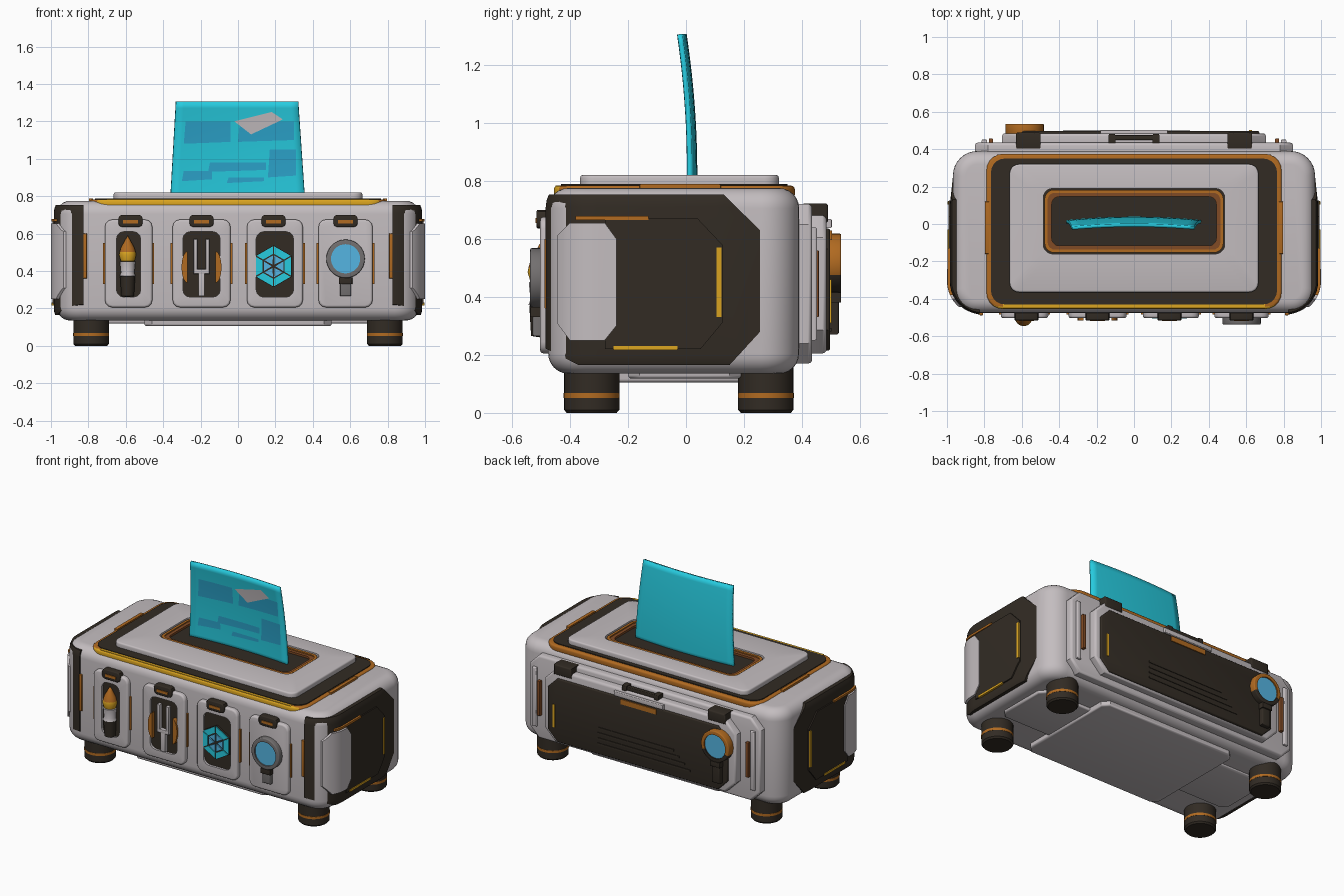
import bpy, bmesh, math
from math import sin, cos, pi, tau

if "Cube" in bpy.data.objects:
    bpy.data.objects.remove(bpy.data.objects["Cube"])

COLORS = {"light_grey": (.55, .51, .525), "dark_brown": (.032, .0245, .0175), "orange": (.44, .145, .015),
          "rust": (.22, .07, .018), "yellow": (.72, .38, .015), "cyan": (.02, .60, .74),
          "patch_blue": (.025, .37, .60), "lens_blue": (.09, .46, .76), "mid_grey": (.17, .16, .16)}
MATS = {}
for k, c in COLORS.items():
    MATS[k] = bpy.data.materials.new(k)
    MATS[k].diffuse_color = (*c, 1)
LIGHT, DARK, ORANGE, YELLOW, CYAN, RUST = "light_grey", "dark_brown", "orange", "yellow", "cyan", "rust"

def finish(bm, name, mat, mirror=False):
    bmesh.ops.recalc_face_normals(bm, faces=bm.faces[:])
    me = bpy.data.meshes.new(name)
    bm.to_mesh(me)
    bm.free()
    me.materials.append(MATS[mat])
    ob = bpy.data.objects.new(name, me)
    bpy.context.collection.objects.link(ob)
    if mirror:
        ob.modifiers.new("mirror", 'MIRROR')
    return ob

def recolour(ob, mat, rule):
    ob.data.materials.append(MATS[mat])
    for f in ob.data.polygons:
        f.material_index = int(rule(f.center))

def arc(u, v, r, a0, a1, n):
    return [(u + r * cos(a0 + (a1 - a0) * i / n), v + r * sin(a0 + (a1 - a0) * i / n)) for i in range(n + 1)]

def rrect(u0, u1, v0, v1, r, n=5):
    """Rounded rectangle; n = 1 gives chamfered corners."""
    cs = [(u1 - r, v1 - r), (u0 + r, v1 - r), (u0 + r, v0 + r), (u1 - r, v0 + r)]
    return [p for q, c in enumerate(cs) for p in arc(*c, r, pi / 2 * q, pi / 2 * (q + 1), n)]

def circle(u, v, r, n=32, start=0):
    return arc(u, v, r, start, start + tau, n)[:-1]

def inset(pts, d):
    """Mitred inward offset of a counter-clockwise outline."""
    out = []
    for i, p in enumerate(pts):
        a, b = pts[i - 1], pts[(i + 1) % len(pts)]
        l1, l2 = math.dist(a, p), math.dist(p, b)
        n1, n2 = ((a[1] - p[1]) / l1, (p[0] - a[0]) / l1), ((p[1] - b[1]) / l2, (b[0] - p[0]) / l2)
        k = d / (1 + n1[0] * n2[0] + n1[1] * n2[1])
        out.append((p[0] + k * (n1[0] + n2[0]), p[1] + k * (n1[1] + n2[1])))
    return out

def prism(name, pts, axis, a, b, mat, bev=0, hole=None, mirror=False, planes=()):
    """Extrude a profile along Y or Z, with rounded rims, optional hole and cutting planes."""
    bm = bmesh.new()
    n, d, seg = len(pts), (1 if b > a else -1), (6 if bev > .03 else 3)
    def loop(ps, w):
        return [bm.verts.new((u, w, v) if axis == 'Y' else (u, v, w)) for u, v in ps]
    def bridge(P, Q):
        for i in range(n):
            bm.faces.new((P[i], P[(i + 1) % n], Q[(i + 1) % n], Q[i]))
    rim = [(bev * (1 - sin(t)), bev * (1 - cos(t))) for t in [pi / 2 * i / seg for i in range(seg + 1)]] if bev else [(0, 0)]
    loops = [loop(inset(pts, i) if bev else pts, a + d * h) for i, h in rim]
    loops += [loop(inset(pts, i) if bev else pts, b - d * h) for i, h in reversed(rim)]
    for P, Q in zip(loops, loops[1:]):
        bridge(P, Q)
    if hole:
        C, D = loop(hole, a), loop(hole, b)
        bridge(C, D), bridge(loops[0], C), bridge(loops[-1], D)
    else:
        bm.faces.new(loops[0]), bm.faces.new(loops[-1])
    for co, no in planes:
        bmesh.ops.bisect_plane(bm, geom=bm.verts[:] + bm.edges[:] + bm.faces[:], plane_co=co, plane_no=no, clear_outer=True)
        bmesh.ops.holes_fill(bm, edges=[e for e in bm.edges if e.is_boundary])
    return finish(bm, name, mat, mirror)

def box(name, x0, x1, y0, y1, z0, z1, mat, bev=0, mirror=False):
    return prism(name, [(x0, z0), (x1, z0), (x1, z1), (x0, z1)], 'Y', y0, y1, mat, bev, mirror=mirror)

def lathe(name, prof, cx, cy, mat, mirror=False, n=32):
    bm = bmesh.new()
    vs = [bm.verts.new((cx + r, cy, z)) for r, z in prof]
    es = [bm.edges.new(p) for p in zip(vs, vs[1:])]
    bmesh.ops.spin(bm, geom=vs + es, cent=(cx, cy, 0), axis=(0, 0, 1), angle=tau, steps=n)
    bmesh.ops.remove_doubles(bm, verts=bm.verts[:], dist=1e-5)
    return finish(bm, name, mat, mirror)

# main casing, underside plates and feet
prism("casing", rrect(-.968, .968, -.475, .39, .13, 8), 'Z', .135, .775, LIGHT, .07)
prism("bottom_plate", rrect(-.5, .5, -.4, .33, .04, 1), 'Z', .105, .2, LIGHT, .012)
prism("bottom_cross_plate", rrect(-.87, .87, -.2, .19, .04, 1), 'Z', .118, .2, LIGHT, .012)
for tag, y in (("front", -.325), ("back", .275)):
    lathe(tag + "_feet", [(0, 0), (.086, 0), (.095, .01), (.095, .17), (0, .17)], .785, y, DARK, True)
    lathe(tag + "_feet_stripe", [(.09, .052), (.0965, .052), (.0965, .068), (.09, .068)], .785, y, ORANGE, True)

# top band, lid plate and slot
trim = prism("top_trim", rrect(-.79, .79, -.455, .375, .09), 'Z', .74, .783, ORANGE, .012)
recolour(trim, YELLOW, lambda c: c.y < -.44)
box("top_trim_front", -.70, .70, -.449, -.428, .75, .7845, YELLOW)
prism("top_band", rrect(-.765, .765, -.43, .35, .075), 'Z', .74, .788, DARK)
prism("lid_plate", rrect(-.665, .665, -.365, .32, .05), 'Z', .77, .82, LIGHT, .01, rrect(-.485, .485, -.16, .19, .05))
prism("slot_floor", rrect(-.487, .487, -.162, .192, .05), 'Z', .76, .795, DARK)
prism("slot_trim", rrect(-.478, .478, -.153, .183, .05), 'Z', .77, .815, ORANGE, 0, rrect(-.462, .462, -.137, .167, .04))
prism("slot_lining", rrect(-.462, .462, -.137, .167, .04), 'Z', .77, .808, RUST, 0, rrect(-.44, .44, -.116, .146, .04))
box("top_trim_clips", .775, .797, -.16, .12, .74, .788, ORANGE, .004, True)

# curved sheet with printed patches, coming out of the slot
def sheet_patch(name, corners, dy, mat, n=10):
    bm = bmesh.new()
    rows = []
    for t in [j / n for j in range(n + 1)]:
        rows.append([])
        for s in [i / n for i in range(n + 1)]:
            w = ((1 - s) * (1 - t), s * (1 - t), s * t, (1 - s) * t)
            x, z = (sum(k * c[q] for k, c in zip(w, corners)) for q in (0, 1))
            y = .012 + .018 * (1 - (x / .36) ** 2) - .036 * max(0, (z - .82) / .48) ** 2
            rows[-1].append(bm.verts.new((x, y + dy, z)))
    for P, Q in zip(rows, rows[1:]):
        for i in range(n):
            bm.faces.new((P[i], P[i + 1], Q[i + 1], Q[i]))
    return finish(bm, name, mat)

sheet = sheet_patch("sheet", [(-.362, .78), (.358, .78), (.322, 1.305), (-.332, 1.305)], 0, CYAN, 16)
m = sheet.modifiers.new("thickness", 'SOLIDIFY')
m.thickness, m.offset = .018, 0
for i, (x0, x1, z0, z1) in enumerate([(-.29, -.04, 1.08, 1.2), (0, .3, 1.09, 1.2), (-.16, .15, .93, .98),
                                      (-.3, -.14, .88, .935), (-.06, .14, .87, .9), (.16, .31, .9, 1.05)]):
    sheet_patch(f"sheet_mark_{i}", [(x0, z0), (x1, z0 + .01), (x1, z1), (x0 + .01, z1)], -.012, "patch_blue")
sheet_patch("sheet_grey_mark", [(.07, 1.13), (.24, 1.21), (.18, 1.25), (-.02, 1.2)], -.015, LIGHT)

# side panels, plates, inserts and trims wrapping round the front corners
def side_panel(name, x, y, z0, z1, rim, x_in, clip, mat):
    plan = arc(x - .18, y + .18, .18, -pi / 2, 0, 10) + [(x, .1), (x - .022, .3), (.70, .3), (.70, y)]
    planes = [((x_in, 0, 0), (-1, 0, 0))]
    for (ya, za), (yb, zb) in zip(clip, clip[1:] + clip[:1]):
        planes.append(((0, ya, za), (0, zb - za, ya - yb)))
    prism(name, plan, 'Z', z0, z1, mat, rim, mirror=True, planes=planes)

side_panel("side_panels", .985, -.485, .11, .80, .09, .825, [(-.37, .165), (.15, .165), (.265, .29), (.265, .62),
           (.13, .752), (-.5, .752), (-.5, .23)], DARK)
side_panel("side_plates", .993, -.487, .115, .795, .07, .85, [(-.28, .22), (.05, .22), (.125, .31), (.125, .58),
           (.04, .67), (-.28, .67)], DARK)
side_panel("side_inserts", 1.0, -.486, .2, .70, .03, .85, [(-.4, .25), (-.28, .25), (-.24, .3), (-.24, .6),
           (-.28, .655), (-.4, .655), (-.445, .61), (-.445, .31)], LIGHT)
for tag, (y0, y1, z0, z1), mat in (("back", (.105, .122, .33, .57), YELLOW), ("top", (-.38, -.13, .664, .678), ORANGE),
                                   ("bottom", (-.25, -.03, .216, .23), YELLOW)):
    side_panel("side_trim_" + tag, .998, -.491, .11, .80, .07, .87, [(y0, z0), (y1, z0), (y1, z1), (y0, z1)], mat)
box("front_trim_bars", .808, .826, -.488, -.45, .36, .6, ORANGE, .003, True)

# four front pockets with latches
for i, (x, hw, lx, iw) in enumerate([(-.585, .127, -.575, .065), (-.195, .155, -.195, .1),
                                     (.197, .15, .19, .1), (.575, .145, .575, 0)]):
    hole = rrect(x - iw, x + iw, .26, .61, .04, 3) if iw else None
    prism(f"pocket_{i}", rrect(x - hw, x + hw, .205, .675, .04, 3), 'Y', -.503, -.44, LIGHT, .012, hole)
    if iw:
        prism(f"pocket_floor_{i}", rrect(x - iw - .005, x + iw + .005, .255, .615, .04, 3), 'Y', -.488, -.45, DARK)
    for s in (-1, 1):
        e = x + s * (hw + .004)
        box(f"pocket_trim_{i}_{s}", e - .006, e + .006, -.485, -.46, .33, .55, ORANGE)
    prism(f"latch_{i}", rrect(lx - .065, lx + .065, .635, .70, .02, 2), 'Y', -.515, -.45, DARK, .006)
    box(f"latch_stripe_{i}", lx - .04, lx + .04, -.519, -.5, .655, .672, ORANGE)

# brush
for part, prof, mat in (("handle", [(0, .26), (.034, .265), (.04, .37), (0, .37)], DARK),
                        ("ferrule", [(0, .37), (.043, .372), (.036, .39), (.042, .45), (0, .455)], LIGHT),
                        ("bristles", [(0, .45), (.036, .452), (.046, .485), (.043, .5), (0, .505)], YELLOW),
                        ("tip", [(0, .495), (.043, .5), (.036, .525), (.014, .565), (0, .59)], ORANGE)):
    lathe("brush_" + part, prof, -.59, -.5, mat)

# two-pronged fork with side grips
for s in (-1, 1):
    x = -.195 + s * .032
    box(f"fork_prong_{s}", x - .01, x + .01, -.512, -.48, .40, .57, LIGHT, .004)
    grip = [(-.195 + s * (.075 + .032 * sin(pi * k / 8)), .42 - .085 * cos(pi * k / 8)) for k in range(9)]
    prism(f"fork_grip_{s}", grip, 'Y', -.515, -.48, ORANGE)
box("fork_bridge", -.237, -.153, -.512, -.48, .385, .41, LIGHT, .004)
box("fork_stem", -.212, -.178, -.512, -.48, .265, .39, LIGHT, .004)

# faceted hexagonal gem: inner triangles and outer quads with dark gaps
prism("gem_base", circle(.19, .425, .112, 6, pi / 6), 'Y', -.5, -.47, DARK)
for k in range(6):
    pol = lambda r, f: (.19 + r * cos(pi / 6 + pi / 3 * (k + f)), .425 + r * sin(pi / 6 + pi / 3 * (k + f)))
    prism(f"gem_inner_{k}", [pol(.01, .5), pol(.058, .06), pol(.058, .94)], 'Y', -.508, -.49, "lens_blue")
    prism(f"gem_outer_{k}", [pol(.066, .05), pol(.107, .03), pol(.107, .97), pol(.066, .95)], 'Y', -.506, -.49, CYAN)

# magnifiers on the front pocket and on the back
def magnifier(name, x, z, y0, y1, ring, grip, zlow):
    lens_y = y1 + (.008 if y1 < y0 else -.008)
    prism(name + "_lens", circle(x, z, .08), 'Y', y0, lens_y, "lens_blue")
    box(name + "_handle", x - .03, x + .03, min(y0, lens_y), max(y0, lens_y), zlow, z - .095, grip, .008)
    box(name + "_collar", x - .036, x + .036, min(y0, y1), max(y0, y1), z - .135, z - .1, DARK, .004)
    return prism(name + "_ring", circle(x, z, .103), 'Y', y0, y1, ring, .006, circle(x, z, .078))

magnifier("front_magnifier", .575, .465, -.49, -.537, "mid_grey", "mid_grey", .265)
recolour(magnifier("back_magnifier", -.585, .515, .48, .535, ORANGE, DARK, .27), DARK, lambda c: c.z < .48)

# back door: stepped frames, dark panel, trims, vents, hinges and handle
prism("back_frame", rrect(-.85, .85, .17, .72, .07, 1), 'Y', .36, .435, LIGHT, .015)
prism("back_door", rrect(-.705, .705, .205, .685, .08, 1), 'Y', .4, .485, LIGHT, .015)
prism("back_panel", rrect(-.65, .67, .215, .635, .07, 1), 'Y', .45, .497, DARK, .008)
box("back_side_trim", .755, .775, .42, .458, .33, .56, RUST, .004, True)
box("back_side_rail", .785, .815, .42, .452, .25, .64, LIGHT, .008, True)
box("back_yellow_trim", .615, .63, .49, .502, .31, .46, YELLOW)
box("back_orange_trim", -.13, .13, .49, .503, .595, .628, ORANGE)
for i in range(4):
    box(f"vent_{i}", -.38 + .04 * i, .3, .49, .501, .28 + .035 * i, .292 + .035 * i, DARK)
box("hinges", .5, .63, .4, .49, .655, .722, DARK, .01, True)
box("handle_posts", .1, .135, .42, .482, .675, .712, DARK, .006, True)
box("handle_bar", -.12, .12, .448, .476, .682, .708, DARK, .006)
box("handle_plate", -.18, .18, .46, .503, .637, .668, LIGHT, .006)

for ob in bpy.data.objects:
    ob.select_set(True)
    bpy.context.view_layer.objects.active = ob
bpy.ops.object.shade_smooth_by_angle(angle=math.radians(35))

for m in bpy.data.materials:
    if m.users and not m.is_grease_pencil:
        m.use_nodes = True
        m.node_tree.nodes["Principled BSDF"].inputs["Base Color"].default_value = m.diffuse_color
